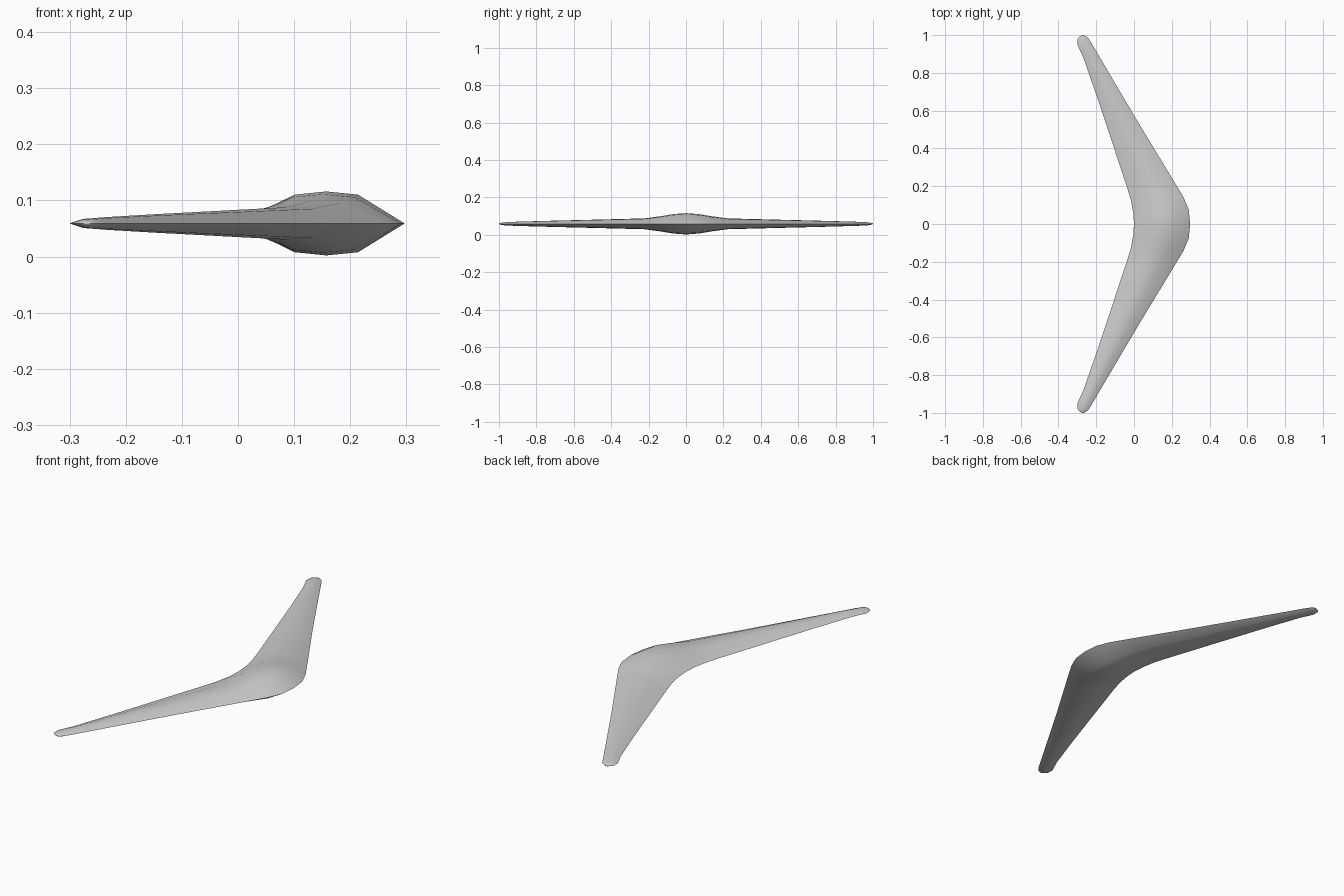
import bpy
import bmesh
from mathutils import Vector

cube = bpy.data.objects.get("Cube")
if cube:
    bpy.data.objects.remove(cube, do_unlink=True)

MID_Z = 0.059

# Half of the outline: inner edge x, y, outer edge x, y, half thickness
ARM = [
    (0.0, 0.0, 0.297, 0.0, 0.057),
    (-0.004, 0.06, 0.29, 0.075, 0.052),
    (-0.016, 0.125, 0.263, 0.14, 0.041),
    (-0.037, 0.195, 0.2, 0.245, 0.029),
    (-0.125, 0.46, 0.03, 0.525, 0.022),
    (-0.2, 0.685, -0.1, 0.745, 0.0165),
    (-0.268, 0.88, -0.2, 0.915, 0.0115),
    (-0.3, 0.95, -0.23, 0.966, 0.009),
    (-0.298, 0.98, -0.243, 0.985, 0.007),
    (-0.288, 0.993, -0.255, 0.995, 0.004),
    (-0.275, 0.999, -0.265, 1.0, 0.001),
]

# Lens-shaped cross-section: position across the blade, share of thickness
UPPER = [(0.0, 0.0), (0.34, 0.9), (0.53, 1.0), (0.72, 0.9), (1.0, 0.0)]
LENS = UPPER + [(t, -h) for t, h in reversed(UPPER[1:-1])]
OUTER = len(UPPER) - 1


def mirrored(section):
    ix, iy, ox, oy, h = section
    return (ix, -iy, ox, -oy, h)


# Blade lofted from one tip to the other
sections = [mirrored(s) for s in reversed(ARM[1:])] + ARM
bm = bmesh.new()
rings = []
for ix, iy, ox, oy, half in sections:
    inner, outer = Vector((ix, iy, MID_Z)), Vector((ox, oy, MID_Z))
    rings.append([bm.verts.new(inner.lerp(outer, t) + Vector((0, 0, h * half)))
                  for t, h in LENS])

n = len(LENS)
for a, b in zip(rings, rings[1:]):
    for i in range(n):
        j = (i + 1) % n
        bm.faces.new((a[i], a[j], b[j], b[i]))
bm.faces.new(rings[0])
bm.faces.new(rings[-1])
bmesh.ops.recalc_face_normals(bm, faces=bm.faces)

# Smooth surfaces with a crisp rim
for face in bm.faces:
    face.smooth = True
for a, b in zip(rings, rings[1:]):
    for k in (0, OUTER):
        bm.edges.get((a[k], b[k])).smooth = False

mesh = bpy.data.meshes.new("boomerang_blade")
bm.to_mesh(mesh)
bm.free()
blade = bpy.data.objects.new("boomerang_blade", mesh)
bpy.context.collection.objects.link(blade)

# Single plain grey finish
grey = bpy.data.materials.new("light_grey")
grey.use_nodes = True
color = (0.6, 0.6, 0.6, 1.0)
grey.diffuse_color = color
grey.node_tree.nodes["Principled BSDF"].inputs["Base Color"].default_value = color
mesh.materials.append(grey)
